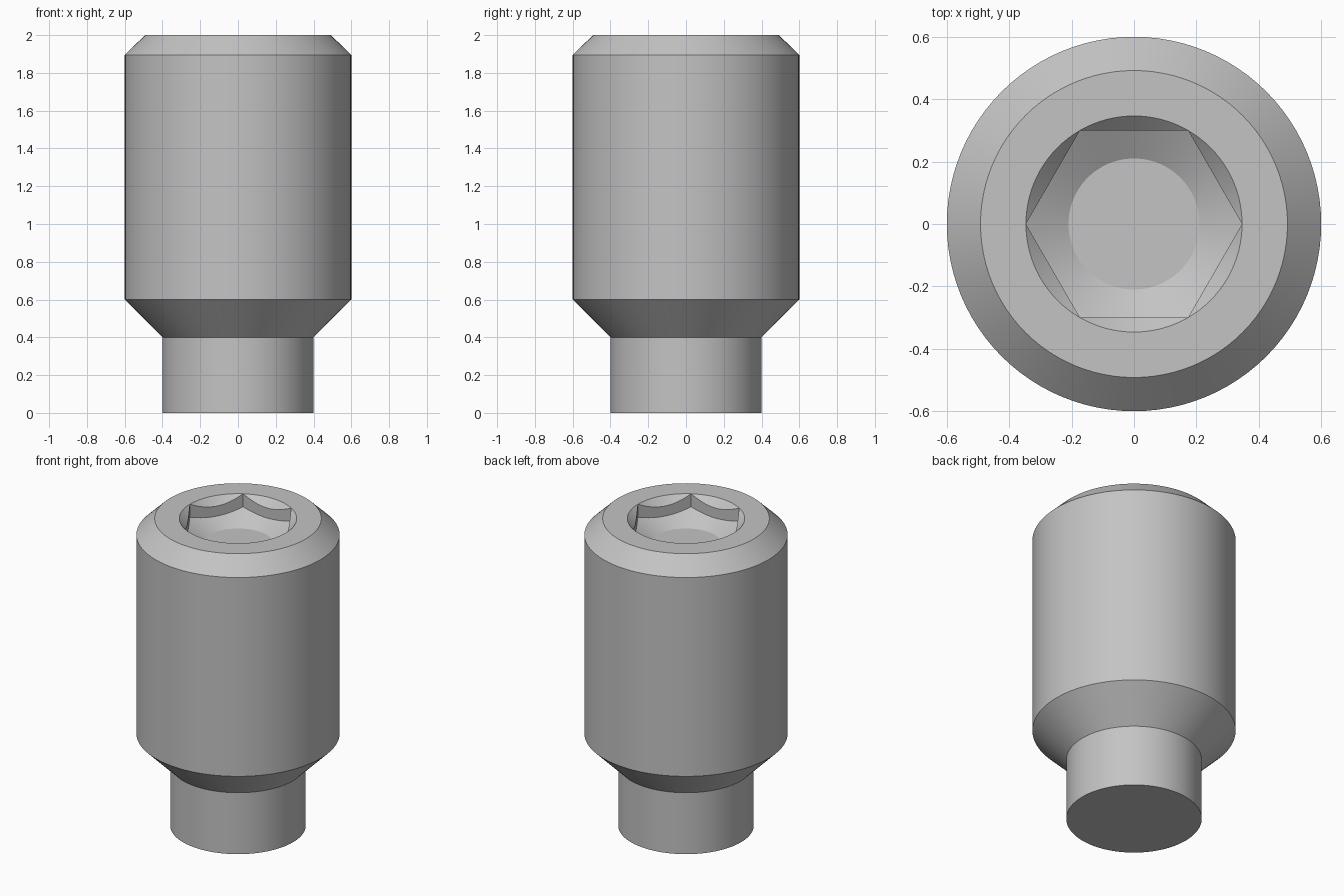
import bpy
import bmesh
from math import cos, sin, pi, radians, tan

old = bpy.data.objects.get("Cube")
if old:
    bpy.data.objects.remove(old, do_unlink=True)

SIDES = 96            # divisible by six, so the hexagon corners land on vertices
FLAT = 0.30           # centre to hexagon flat
CORNER = FLAT / cos(pi / 6)
TOP = 2.0

steel = bpy.data.materials.new("grey steel")
steel.use_nodes = True
colour = (0.55, 0.55, 0.55, 1)
steel.diffuse_color = colour
steel.node_tree.nodes["Principled BSDF"].inputs["Base Color"].default_value = colour


def hex_radius(a):
    return FLAT / cos(a % (pi / 3) - pi / 6)


def circle(r, z):
    return lambda a: (r, z)


def hex_on_cone(z, slope):
    """Hexagonal outline lying on a cone that sinks toward the axis."""
    return lambda a: (hex_radius(a), z - (CORNER - hex_radius(a)) * slope)


wall = 0.085          # height of the socket wall
drill = tan(radians(30))
floor_r = 0.21
floor_z = TOP - wall - (CORNER - floor_r) * drill

# Rings from the tip, up the outside and down into the socket
rings = [
    circle(0.40, 0.0),                 # tip
    circle(0.40, 0.40),                # top of tip
    circle(0.60, 0.60),                # lower cone
    circle(0.60, 1.895),               # body
    circle(0.492, TOP),                # top chamfer
    circle(CORNER, TOP),               # socket rim
    hex_on_cone(TOP, 1.0),             # countersink meets hexagon
    hex_on_cone(TOP - wall, drill),    # hexagon meets drill cone
    circle(floor_r, floor_z),          # socket floor
]

bm = bmesh.new()
loops = []
for ring in rings:
    loop = []
    for i in range(SIDES):
        a = 2 * pi * i / SIDES
        r, z = ring(a)
        loop.append(bm.verts.new((r * cos(a), r * sin(a), z)))
    loops.append(loop)

for low, high in zip(loops, loops[1:]):
    for i in range(SIDES):
        j = (i + 1) % SIDES
        bm.faces.new((low[i], low[j], high[j], high[i]))
bm.faces.new(loops[0][::-1])
bm.faces.new(loops[-1])
bmesh.ops.remove_doubles(bm, verts=bm.verts, dist=0.00001)
bmesh.ops.recalc_face_normals(bm, faces=bm.faces)

mesh = bpy.data.meshes.new("socket_set_screw")
bm.to_mesh(mesh)
bm.free()
mesh.materials.append(steel)
screw = bpy.data.objects.new("socket_set_screw", mesh)
bpy.context.collection.objects.link(screw)

# Smooth round walls, crisp chamfers and socket edges
bpy.ops.object.select_all(action='DESELECT')
screw.select_set(True)
bpy.context.view_layer.objects.active = screw
bpy.ops.object.shade_smooth_by_angle(angle=radians(22))
